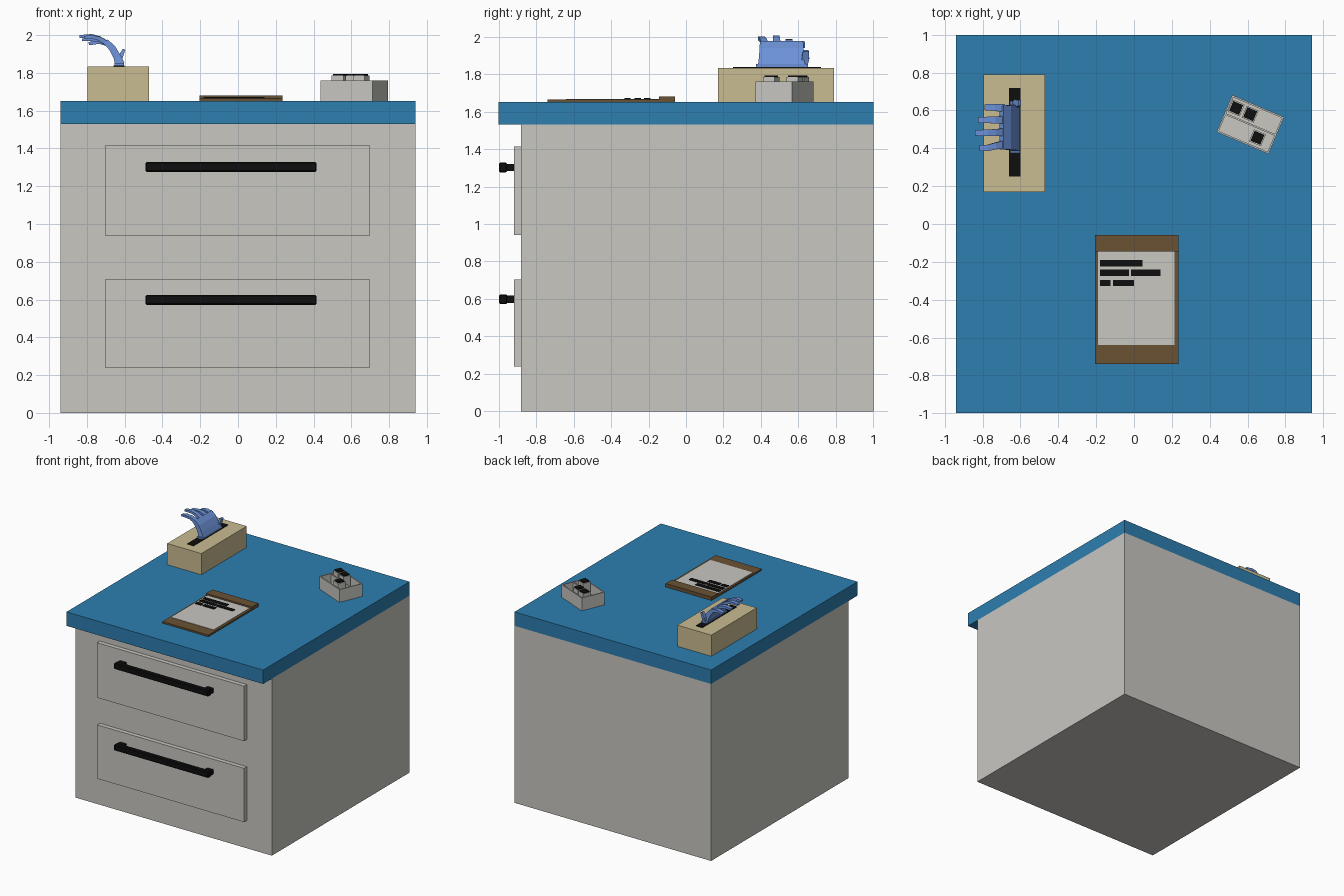
import bpy, bmesh, math
from mathutils import Vector, Matrix

if "Cube" in bpy.data.objects:
    bpy.data.objects.remove(bpy.data.objects["Cube"])

def material(name, rgb):
    m = bpy.data.materials.new(name)
    lin = [(c / 255 / 12.92) if c < 11 else ((c / 255 + 0.055) / 1.055) ** 2.4 for c in rgb]
    m.diffuse_color = (*lin, 1)
    m.use_nodes = True
    m.node_tree.nodes["Principled BSDF"].inputs["Base Color"].default_value = m.diffuse_color
    return m

PALE = material("pale_grey", (200, 199, 193))
BLUE = material("counter_blue", (45, 126, 176))
BLACK = material("black", (14, 14, 14))
TAN = material("carton_tan", (201, 188, 146))
BROWN = material("board_brown", (106, 82, 52))
GLOVE = material("glove_blue", (108, 146, 216))

def finish(name, bm, mat):
    bmesh.ops.recalc_face_normals(bm, faces=bm.faces)
    me = bpy.data.meshes.new(name)
    bm.to_mesh(me)
    bm.free()
    me.materials.append(mat)
    ob = bpy.data.objects.new(name, me)
    bpy.context.collection.objects.link(ob)
    return ob

def box(name, x, y, z, mat, frame=None, bevel=0):
    """Box from (min, max) pairs, optionally moved by a matrix."""
    bm = bmesh.new()
    bmesh.ops.create_cube(bm, size=1)
    for v in bm.verts:
        v.co = [(r[0] + r[1]) / 2 + c * (r[1] - r[0]) for r, c in zip((x, y, z), v.co)]
    if bevel:
        bmesh.ops.bevel(bm, geom=bm.edges[:], offset=bevel, segments=1, affect='EDGES')
    if frame:
        bm.transform(frame)
    return finish(name, bm, mat)

def strip(name, path, mat):
    """Bent slab along path points (x, y, z, width along y, thickness)."""
    bm = bmesh.new()
    rings = []
    for i, (x, y, z, w, t) in enumerate(path):
        a, b = path[max(i - 1, 0)], path[min(i + 1, len(path) - 1)]
        n = Vector((a[2] - b[2], 0, b[0] - a[0])).normalized() * t / 2
        side = Vector((0, w / 2, 0))
        c = Vector((x, y, z))
        rings.append([bm.verts.new(p) for p in (c - n - side, c - n + side, c + n + side, c + n - side)])
    for r, s in zip(rings, rings[1:]):
        for k in range(4):
            bm.faces.new((r[k], r[(k + 1) % 4], s[(k + 1) % 4], s[k]))
    bm.faces.new(rings[0])
    bm.faces.new(rings[-1])
    return finish(name, bm, mat)

# Cabinet and worktop
box("cabinet_body", (-.94, .94), (-.88, 1), (0, 1.53), PALE)
box("worktop", (-.94, .94), (-1, 1), (1.53, 1.65), BLUE)

# Drawers with bar handles
for label, z0, z1, hz in (("upper", .94, 1.415, 1.302), ("lower", .24, .705, .598)):
    box(label + "_drawer", (-.705, .70), (-.917, -.87), (z0, z1), PALE)
    box(label + "_handle_bar", (-.49, .415), (-.998, -.955), (hz - .026, hz + .026), BLACK, bevel=.006)
    for side, x in (("left", -.455), ("right", .38)):
        box(f"{label}_handle_post_{side}", (x - .03, x + .03), (-.957, -.915), (hz - .019, hz + .019), BLACK)

# Glove carton with slot
box("glove_carton", (-.796, -.47), (.17, .79), (1.65, 1.833), TAN)
box("carton_slot", (-.66, -.60), (.25, .72), (1.832, 1.839), BLACK)

# Glove pulled out of the slot: cuff, palm, fingers, thumb
box("glove_cuff", (-.655, -.603), (.375, .65), (1.835, 1.853), GLOVE)
strip("glove_palm", [(-.625, .51, 1.845, .25, .05), (-.64, .51, 1.885, .24, .04),
                     (-.665, .51, 1.93, .235, .036), (-.70, .51, 1.966, .23, .03)], GLOVE)
fingers = ((.613, .617, -.79, 1.955), (.55, .55, -.825, 1.975), (.485, .482, -.84, 1.993), (.422, .402, -.815, 1.988))
for i, (y0, y1, tip, zt) in enumerate(fingers):
    strip(f"glove_finger_{i + 1}", [(-.685, y0, 1.952, .042, .026), (-.735, (y0 + y1) / 2, (1.975 + zt) / 2, .036, .022),
                                    (-.775, y1, zt + .003, .034, .02), (tip, y1, zt, .03, .014)], GLOVE)
strip("glove_thumb", [(-.63, .625, 1.852, .05, .025), (-.622, .638, 1.885, .04, .024),
                      (-.603, .64, 1.925, .03, .015)], GLOVE)

# Clipboard with paper and blacked-out lines
box("clipboard", (-.205, .235), (-.74, -.06), (1.65, 1.664), BROWN)
box("clipboard_clip", (-.205, .235), (-.145, -.058), (1.65, 1.68), BROWN)
box("paper", (-.19, .215), (-.64, -.143), (1.66, 1.667), PALE)
lines = ((-.18, .045, -.207), (-.18, -.027, -.257), (-.017, .14, -.257), (-.18, -.125, -.312), (-.11, 0, -.312))
for i, (x0, x1, y) in enumerate(lines):
    box(f"paper_line_{i + 1}", (x0, x1), (y - .017, y + .017), (1.666, 1.672), BLACK)

# Open tray with divider, turned on the worktop
turn = Matrix.Translation((.615, .526, 0)) @ Matrix.Rotation(math.radians(-23), 4, 'Z')
L, W, T = .149, .106, .009
box("tray_floor", (-L, L), (-W, W), (1.65, 1.665), PALE, turn)
for s, side in ((-1, "a"), (1, "b")):
    box("tray_long_wall_" + side, (-L, L), sorted((s * W, s * (W - T))), (1.65, 1.76), PALE, turn)
    box("tray_end_wall_" + side, sorted((s * L, s * (L - T))), (-W + T, W - T), (1.65, 1.76), PALE, turn)
box("tray_divider", (-L + T, L - T), (-T / 2, T / 2), (1.65, 1.755), PALE, turn)

# Small bottles with black caps
for i, (x, y) in enumerate(((-.103, .051), (-.022, .05), (.062, -.05))):
    box(f"bottle_{i + 1}", (x - .034, x + .034), (y - .034, y + .034), (1.665, 1.785), PALE, turn)
    box(f"bottle_cap_{i + 1}", (x - .028, x + .028), (y - .028, y + .028), (1.784, 1.794), BLACK, turn)
